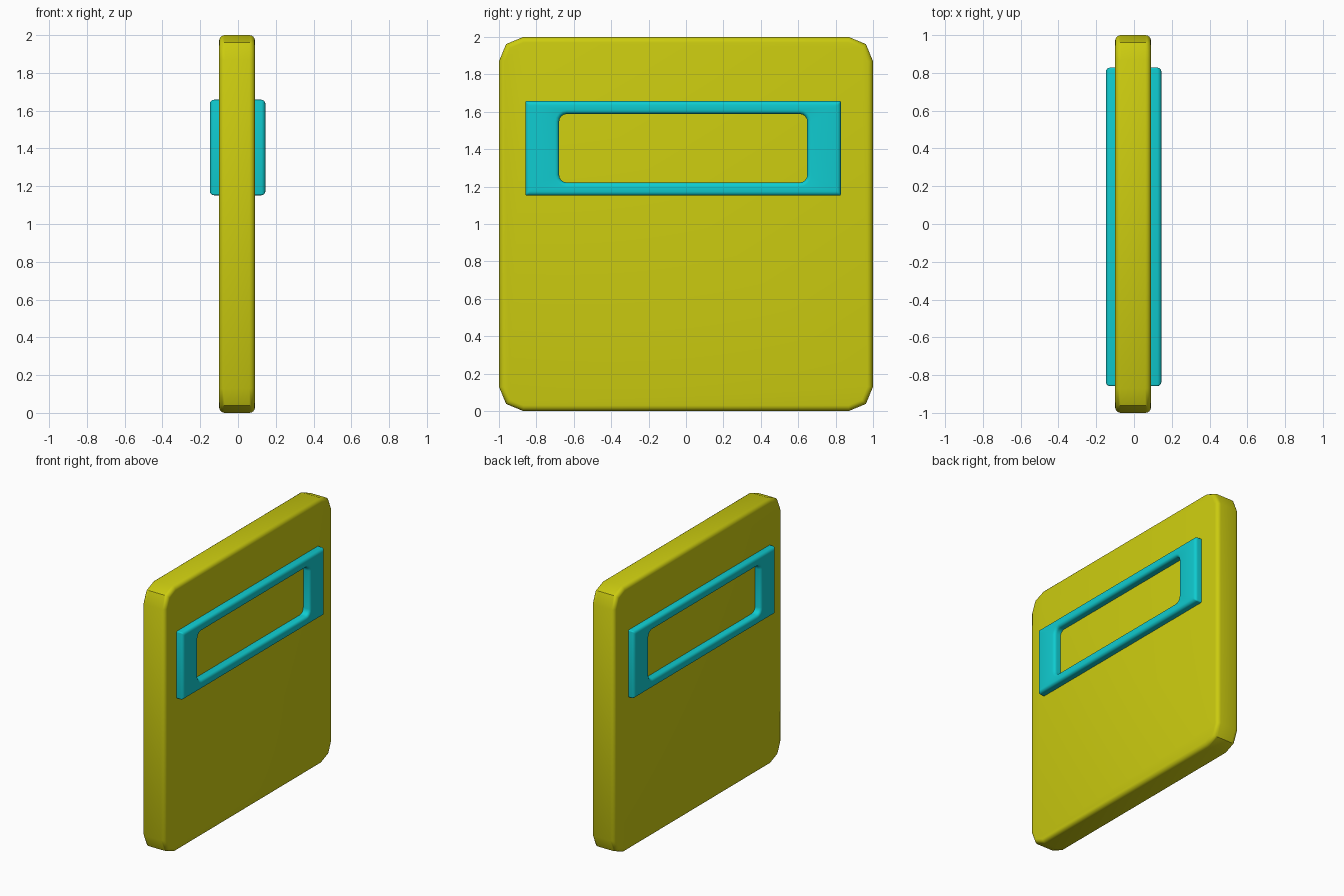
import bpy, bmesh
from math import cos, sin, pi, radians

cube = bpy.data.objects.get("Cube")
if cube:
    bpy.data.objects.remove(cube, do_unlink=True)


def material(name, color):
    m = bpy.data.materials.new(name)
    m.use_nodes = True
    m.diffuse_color = color
    m.node_tree.nodes["Principled BSDF"].inputs["Base Color"].default_value = color
    return m


def rounded_ring(bm, x, cy, cz, hy, hz, r, steps):
    """Rounded rectangle of vertices facing x."""
    verts = []
    for i, (sy, sz) in enumerate([(1, 1), (-1, 1), (-1, -1), (1, -1)]):
        for k in range(steps + 1):
            a = (i + k / steps) * pi / 2
            verts.append(bm.verts.new((x, cy + sy * (hy - r) + r * cos(a),
                                       cz + sz * (hz - r) + r * sin(a))))
    return verts


def finish(bm, name, mat):
    bmesh.ops.recalc_face_normals(bm, faces=bm.faces)
    mesh = bpy.data.meshes.new(name)
    bm.to_mesh(mesh)
    bm.free()
    mesh.materials.append(mat)
    ob = bpy.data.objects.new(name, mesh)
    bpy.context.collection.objects.link(ob)
    bpy.ops.object.select_all(action='DESELECT')
    ob.select_set(True)
    bpy.context.view_layer.objects.active = ob
    bpy.ops.object.shade_smooth_by_angle(angle=radians(40))
    return ob


def bridge(bm, a, b):
    n = len(a)
    for i in range(n):
        j = (i + 1) % n
        bm.faces.new((a[i], a[j], b[j], b[i]))


yellow = material("yellow", (0.60, 0.60, 0.005, 1))
cyan = material("cyan", (0.005, 0.60, 0.63, 1))
ARC = [k * pi / 8 for k in range(5)]

# Board: slab with chamfered corners and softly rounded rims
bm = bmesh.new()
half, soft = 0.095, 0.03
section = [(half - soft * (1 - sin(a)), soft * (1 - cos(a))) for a in ARC]
section = [(-x, inset) for x, inset in reversed(section)] + section
rings = [rounded_ring(bm, x - 0.005, 0, 1, 1 - d, 1 - d, 0.13 - d, 2)
         for x, d in section]
for a, b in zip(rings, rings[1:]):
    bridge(bm, a, b)
bm.faces.new(rings[0])
bm.faces.new(rings[-1])
finish(bm, "board", yellow)

# Window frames: one raised rounded moulding on each side
CY, CZ = -0.015, 1.405
for side, name in ((1, "left_window_frame"), (-1, "right_window_frame")):
    bm = bmesh.new()
    rim = [(0.147 - 0.022 * (1 - sin(a)), 0.022 * (1 - cos(a))) for a in ARC]
    outer = [(0.07, 0)] + rim
    rings = [rounded_ring(bm, side * x - 0.002, CY, CZ, 0.843 - d, 0.253 - d, 0.008, 4)
             for x, d in outer]
    rings += [rounded_ring(bm, side * x - 0.002, CY, CZ, 0.663 + d, 0.183 + d, 0.04 + d, 4)
              for x, d in reversed(outer)]
    for a, b in zip(rings, rings[1:] + rings[:1]):
        bridge(bm, a, b)
    finish(bm, name, cyan)
